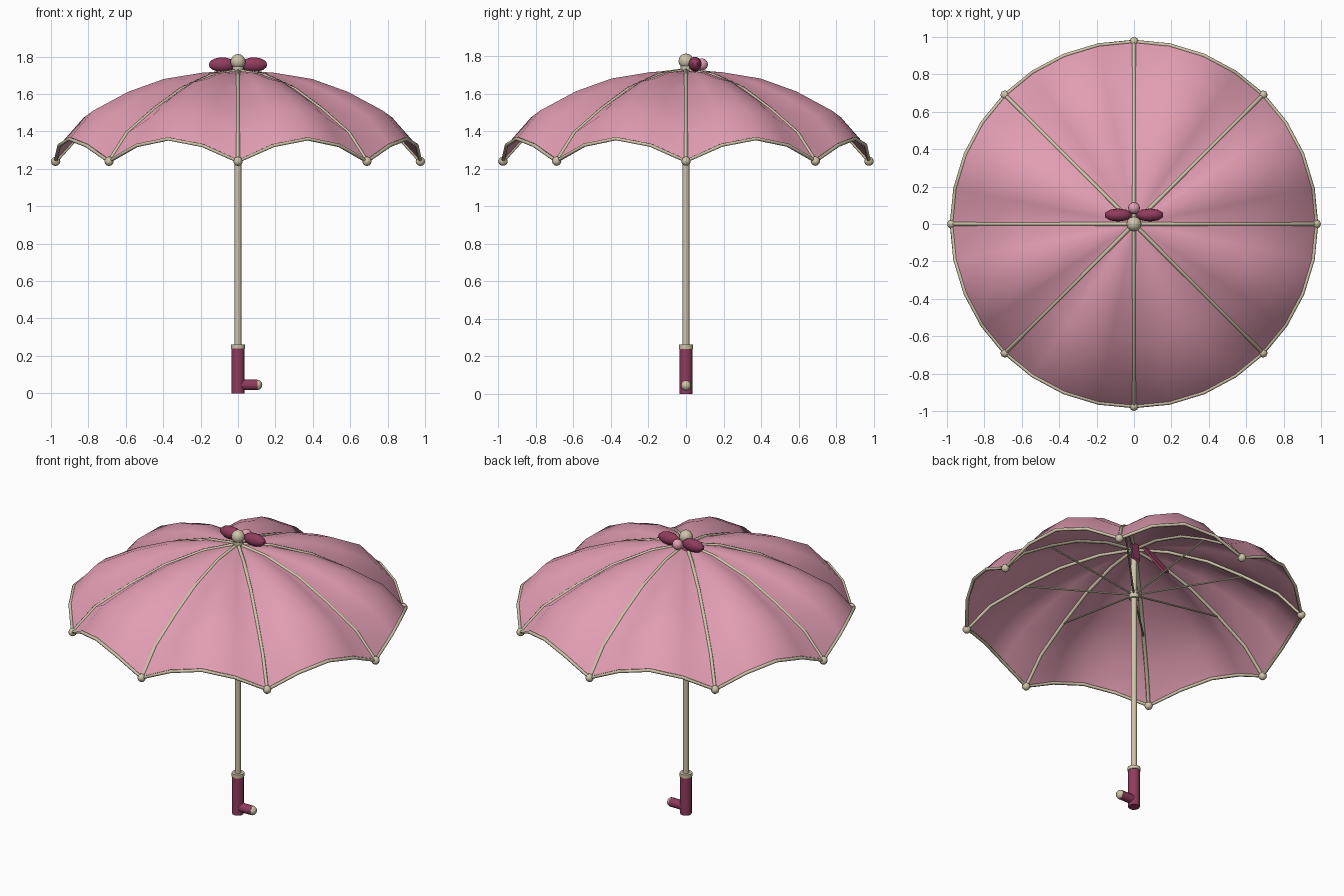
import bpy, bmesh, math
from mathutils import Vector, Matrix

if "Cube" in bpy.data.objects:
    bpy.data.objects.remove(bpy.data.objects["Cube"])


def material(name, rgb):
    m = bpy.data.materials.new(name)
    m.diffuse_color = (*rgb, 1)
    m.use_nodes = True
    m.node_tree.nodes["Principled BSDF"].inputs["Base Color"].default_value = m.diffuse_color
    return m


PINK = material("pink_fabric", (0.76, 0.34, 0.45))
WINE = material("wine_red", (0.28, 0.045, 0.11))
CREAM = material("cream", (0.62, 0.55, 0.40))


def finish(name, bm, mat, smooth=True):
    me = bpy.data.meshes.new(name)
    bm.to_mesh(me)
    bm.free()
    me.materials.append(mat)
    for p in me.polygons:
        p.use_smooth = smooth
    ob = bpy.data.objects.new(name, me)
    bpy.context.collection.objects.link(ob)
    if smooth:
        bpy.ops.object.select_all(action='DESELECT')
        ob.select_set(True)
        bpy.context.view_layer.objects.active = ob
        bpy.ops.object.shade_smooth_by_angle(angle=math.radians(50))
    return ob


def rod(name, a, b, r, mat, sides=12, r2=None):
    a, b = Vector(a), Vector(b)
    rot = (b - a).to_track_quat('Z', 'Y').to_matrix().to_4x4()
    bm = bmesh.new()
    bmesh.ops.create_cone(bm, cap_ends=True, segments=sides, radius1=r, radius2=r2 or r,
                          depth=(b - a).length, matrix=Matrix.Translation((a + b) / 2) @ rot)
    return finish(name, bm, mat)


def ball(name, c, size, mat, u=12, v=8):
    bm = bmesh.new()
    bmesh.ops.create_uvsphere(bm, u_segments=u, v_segments=v, radius=1,
                              matrix=Matrix.Translation(c) @ Matrix.Diagonal((*size, 1)))
    return finish(name, bm, mat)


def tube(name, pts, r, mat, closed=False):
    cu = bpy.data.curves.new(name, 'CURVE')
    cu.dimensions = '3D'
    cu.bevel_depth = r
    cu.bevel_resolution = 1
    cu.use_fill_caps = True
    sp = cu.splines.new('POLY')
    sp.points.add(len(pts) - 1)
    for p, co in zip(sp.points, pts):
        p.co = (*co, 1)
    sp.use_cyclic_u = closed
    cu.materials.append(mat)
    tmp = bpy.data.objects.new(name + "_path", cu)
    bpy.context.collection.objects.link(tmp)
    me = bpy.data.meshes.new_from_object(tmp.evaluated_get(bpy.context.evaluated_depsgraph_get()))
    bpy.data.objects.remove(tmp)
    ob = bpy.data.objects.new(name, me)
    bpy.context.collection.objects.link(ob)
    return ob


# canopy: rib profile (radius, height, bulge between ribs)
PROFILE = [(0.03, 1.722, 0), (0.2, 1.70, 0.015), (0.43, 1.625, 0.055),
           (0.635, 1.517, 0.095), (0.84, 1.39, 0.12), (0.975, 1.24, 0.12)]
RIBS, SUB = 8, 4
N = RIBS * SUB


def point(ring, k):
    r, z, bulge = PROFILE[ring]
    a = math.tau * k / N
    return Vector((r * math.cos(a), r * math.sin(a),
                   z + bulge * math.sin(math.pi * (k % SUB) / SUB)))


bm = bmesh.new()
rings = [[bm.verts.new(point(i, k)) for k in range(N)] for i in range(len(PROFILE))]
for inner, outer in zip(rings, rings[1:]):
    for k in range(N):
        j = (k + 1) % N
        bm.faces.new((inner[k], outer[k], outer[j], inner[j]))
bm.faces.new(rings[0])
finish("canopy", bm, PINK)

# scalloped rim binding
tube("rim_binding", [point(5, k) for k in range(N)], 0.01, CREAM, True)

# ribs, tips and stretchers
for i in range(RIBS):
    pts = [point(s, i * SUB) for s in range(len(PROFILE))]
    tube(f"rib_{i}", pts, 0.011, CREAM)
    ball(f"rib_tip_{i}", pts[-1], (0.025,) * 3, CREAM, 8, 6)
    rod(f"stretcher_{i}", (0, 0, 1.42), pts[3] - Vector((0, 0, 0.005)), 0.006, CREAM, 6)

# shaft, runner and finial
rod("shaft", (0, 0, 0.2), (0, 0, 1.74), 0.018, CREAM)
rod("runner", (0, 0, 1.395), (0, 0, 1.44), 0.03, CREAM)
rod("finial_collar", (0, 0, 1.70), (0, 0, 1.75), 0.03, CREAM)
ball("finial", (0, 0, 1.773), (0.04,) * 3, CREAM)

# handle with side hook
rod("handle", (0, 0, 0), (0, 0, 0.25), 0.034, WINE, 16)
rod("handle_collar", (0, 0, 0.24), (0, 0, 0.262), 0.037, CREAM, 16)
rod("handle_hook", (0, 0, 0.045), (0.105, 0, 0.045), 0.028, WINE)
ball("hook_cap", (0.102, 0, 0.045), (0.028,) * 3, CREAM, 8, 6)

# bow with tails hanging through the canopy
ball("bow_knot", (0, 0.085, 1.755), (0.032,) * 3, PINK)
for side, s in (("left", -1), ("right", 1)):
    ball(f"bow_loop_{side}", (s * 0.085, 0.048, 1.757), (0.075, 0.035, 0.039), WINE, 10, 8)
    a, b = Vector((s * 0.04, 0.05, 1.735)), Vector((s * 0.113, 0.153, 1.55))
    d = (b - a).normalized()
    w = (Vector((1, 0, 0)) - d * d.x).normalized()
    rot = Matrix((w, d.cross(w), d)).transposed().to_4x4()
    bm = bmesh.new()
    bmesh.ops.create_cube(bm, size=1, matrix=Matrix.Translation((a + b) / 2) @ rot
                          @ Matrix.Diagonal((0.05, 0.014, (b - a).length, 1)))
    finish(f"bow_tail_{side}", bm, WINE, False)
